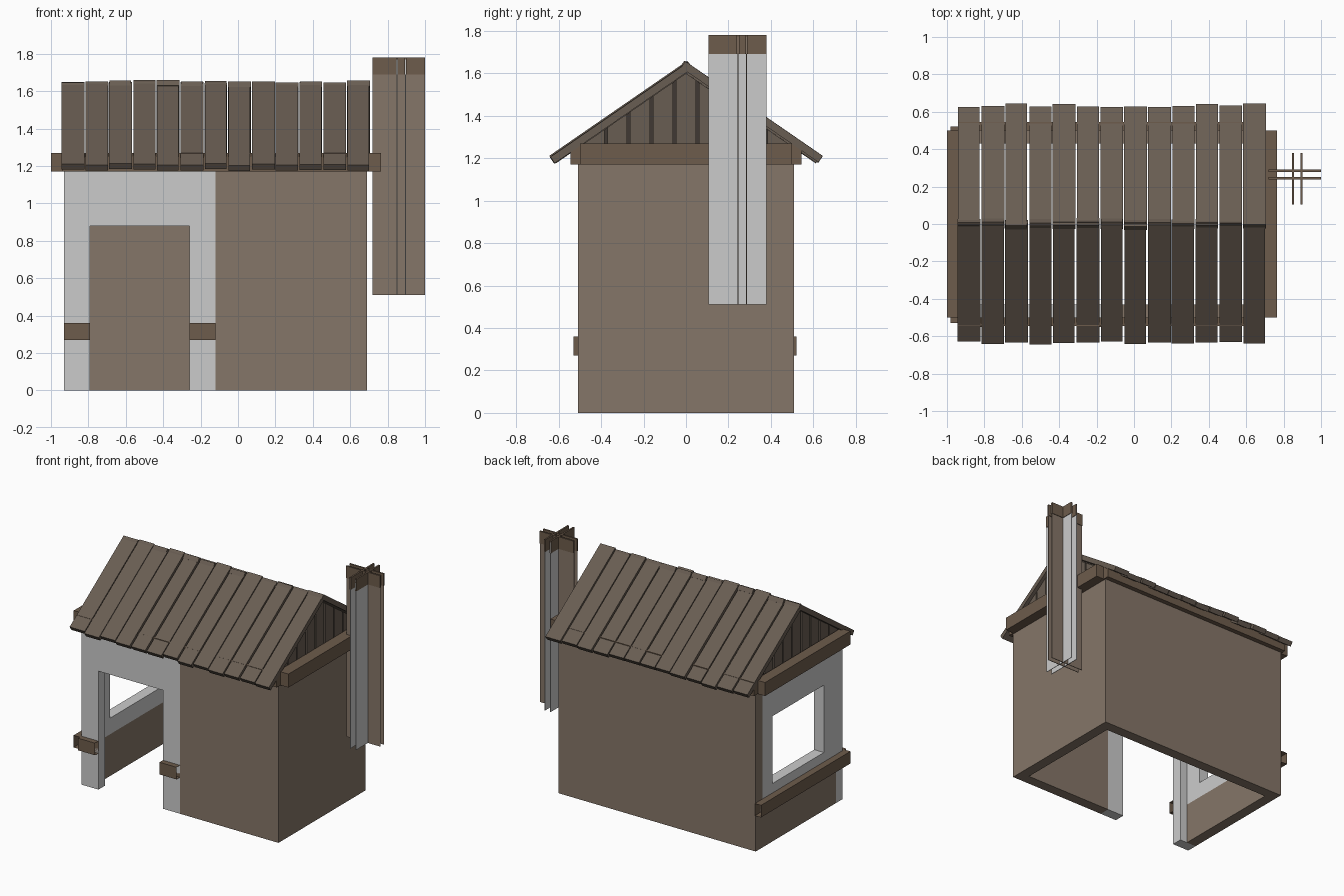
import bpy, bmesh, math, random
from mathutils import Vector

if "Cube" in bpy.data.objects:
    bpy.data.objects.remove(bpy.data.objects["Cube"])

random.seed(4)


def material(name, rgb):
    m = bpy.data.materials.new(name)
    m.diffuse_color = (*rgb, 1)
    m.use_nodes = True
    m.node_tree.nodes["Principled BSDF"].inputs["Base Color"].default_value = m.diffuse_color
    return m


PLASTER = material("plaster", (0.235, 0.18, 0.138))
TIMBER = material("timber", (0.155, 0.107, 0.072))
SHINGLE = material("roof_wood", (0.14, 0.11, 0.085))
DARK = material("dark_wood", (0.05, 0.04, 0.033))


def finish(name, bm, mat=None):
    bmesh.ops.recalc_face_normals(bm, faces=bm.faces[:])
    mesh = bpy.data.meshes.new(name)
    bm.to_mesh(mesh)
    bm.free()
    if mat:
        mesh.materials.append(mat)
    ob = bpy.data.objects.new(name, mesh)
    bpy.context.collection.objects.link(ob)
    return ob


def prism(name, profile, axis, a, b, mat=None, caps=True, bm=None):
    """Extrude a 2D profile along an axis; 'x' takes (y, z), 'y' takes (x, z)."""
    own = bm is None
    bm = bm or bmesh.new()
    place = {"x": lambda p, t: (t, p[0], p[1]), "y": lambda p, t: (p[0], t, p[1])}[axis]
    lo = [bm.verts.new(place(p, a)) for p in profile]
    hi = [bm.verts.new(place(p, b)) for p in profile]
    n = len(profile)
    for i in range(n):
        j = (i + 1) % n
        bm.faces.new((lo[i], lo[j], hi[j], hi[i]))
    if caps:
        bm.faces.new(lo)
        bm.faces.new(hi[::-1])
    return finish(name, bm, mat) if own else bm


def rect(a0, a1, b0, b1):
    return [(a0, b0), (a1, b0), (a1, b1), (a0, b1)]


def box(name, x, y, z, mat=None):
    return prism(name, rect(*y, *z), "x", *x, mat)


# House extents
XL, XR, Y, T, TOP = -0.93, 0.69, 0.51, 0.08, 1.23
I = Y - T

# Front wall: grey doorway bay and plastered bay
prism("doorway_wall", [(XL, 0), (-0.79, 0), (-0.79, 0.88), (-0.26, 0.88),
                       (-0.26, 0), (-0.12, 0), (-0.12, TOP), (XL, TOP)], "y", -Y, -I)
box("front_wall", (-0.12, XR), (-Y, -I), (0, TOP), PLASTER)
box("back_wall", (XL, XR), (I, Y), (0, TOP), PLASTER)
box("right_wall", (XR - T, XR), (-I, I), (0, TOP), PLASTER)

# Left wall: plastered base with a grey window bay above
box("left_wall_base", (XL, XL + T), (-I, I), (0, 0.31), PLASTER)
bay = box("window_wall", (XL, XL + T), (-I, I), (0.31, TOP))
cutter = box("window_cutter", (XL - 0.1, XL + T + 0.1), (-0.29, 0.31), (0.43, 0.93))
cutter.hide_render = True
mod = bay.modifiers.new("window", "BOOLEAN")
mod.operation, mod.object, mod.solver = "DIFFERENCE", cutter, "EXACT"
bpy.context.view_layer.objects.active = bay
bpy.ops.object.modifier_apply(modifier=mod.name)
bpy.data.objects.remove(cutter)

# Timber trim beside the door and under the window, open at the ends
for tag, x0, x1 in (("left", -0.93, -0.79), ("right", -0.26, -0.12)):
    prism("door_trim_" + tag, rect(-0.55, -Y, 0.27, 0.36), "x", x0, x1, TIMBER, caps=False)
prism("window_trim", rect(-0.98, XL, 0.27, 0.36), "y", -0.53, 0.52, TIMBER, caps=False)

# Eaves beams
for tag, s in (("front", -1), ("back", 1)):
    y0, y1 = sorted((s * 0.50, s * 0.545))
    box("eaves_beam_" + tag, (-0.94, 0.70), (y0, y1), (1.17, 1.27), TIMBER)
box("gable_beam_left", (-1.0, -0.92), (-0.5, 0.5), (1.17, 1.27), TIMBER)
box("gable_beam_right", (0.68, 0.765), (-0.5, 0.5), (1.17, 1.27), TIMBER)

# Roof boards, two slopes of 13 slightly uneven planks
RIDGE, SLOPE = 1.65, 0.689
along = Vector((1, -SLOPE)).normalized()
normal = Vector((SLOPE, 1)).normalized()
COUNT, RX0, RX1 = 13, -0.945, 0.71
step = (RX1 - RX0) / COUNT
for tag, s in (("front", -1), ("back", 1)):
    bm = bmesh.new()
    for i in range(COUNT):
        lift = random.uniform(-0.008, 0.005)
        length = 0.775 + random.uniform(-0.012, 0.008)
        base = Vector((0, RIDGE)) + normal * lift
        top, low = base - along * random.uniform(0, 0.012), base + along * length
        pts = [top, low, low - normal * 0.036, top - normal * 0.036]
        x0 = RX0 + i * step + random.uniform(0, 0.004)
        x1 = RX0 + (i + 1) * step - random.uniform(0.003, 0.010)
        prism("", [(s * p.x, p.y) for p in pts], "x", x0, x1, bm=bm)
    finish("roof_boards_" + tag, bm, SHINGLE)


# Gable ends: dark backing with vertical planks in front
def under(y):
    return RIDGE - 0.05 - SLOPE * abs(y)


for tag, xf, d in (("left", -0.91, 1), ("right", 0.675, -1)):
    prism("gable_backing_" + tag, [(-0.5, 1.2), (0.5, 1.2), (0.5, under(0.5)),
          (0, under(0)), (-0.5, under(0.5))], "x", xf + d * 0.02, xf + d * 0.03, DARK)
    bm = bmesh.new()
    for k in range(-4, 5):
        c = k * 0.108
        y0, y1 = c - 0.047, c + 0.047
        head = [(y1, under(y1)), (y0, under(y0))]
        if k == 0:
            head.insert(1, (0, under(0)))
        prism("", [(y0, 1.2), (y1, 1.2)] + head, "x", xf, xf + d * 0.02, bm=bm)
    finish("gable_planks_" + tag, bm, SHINGLE)

# Chimney: crossing upright panels with a timber band at the top
CX, CY = (0.72, 1.0), (0.105, 0.38)
for i, y in enumerate((0.245, 0.285)):
    box(f"chimney_panel_long_{i}", CX, (y - 0.002, y + 0.002), (0.51, 1.77), PLASTER)
    box(f"chimney_band_long_{i}", CX, (y - 0.006, y + 0.006), (1.69, 1.78), TIMBER)
for i, x in enumerate((0.85, 0.895)):
    box(f"chimney_panel_cross_{i}", (x - 0.002, x + 0.002), CY, (0.51, 1.77))
    box(f"chimney_band_cross_{i}", (x - 0.006, x + 0.006), CY, (1.69, 1.78), TIMBER)
